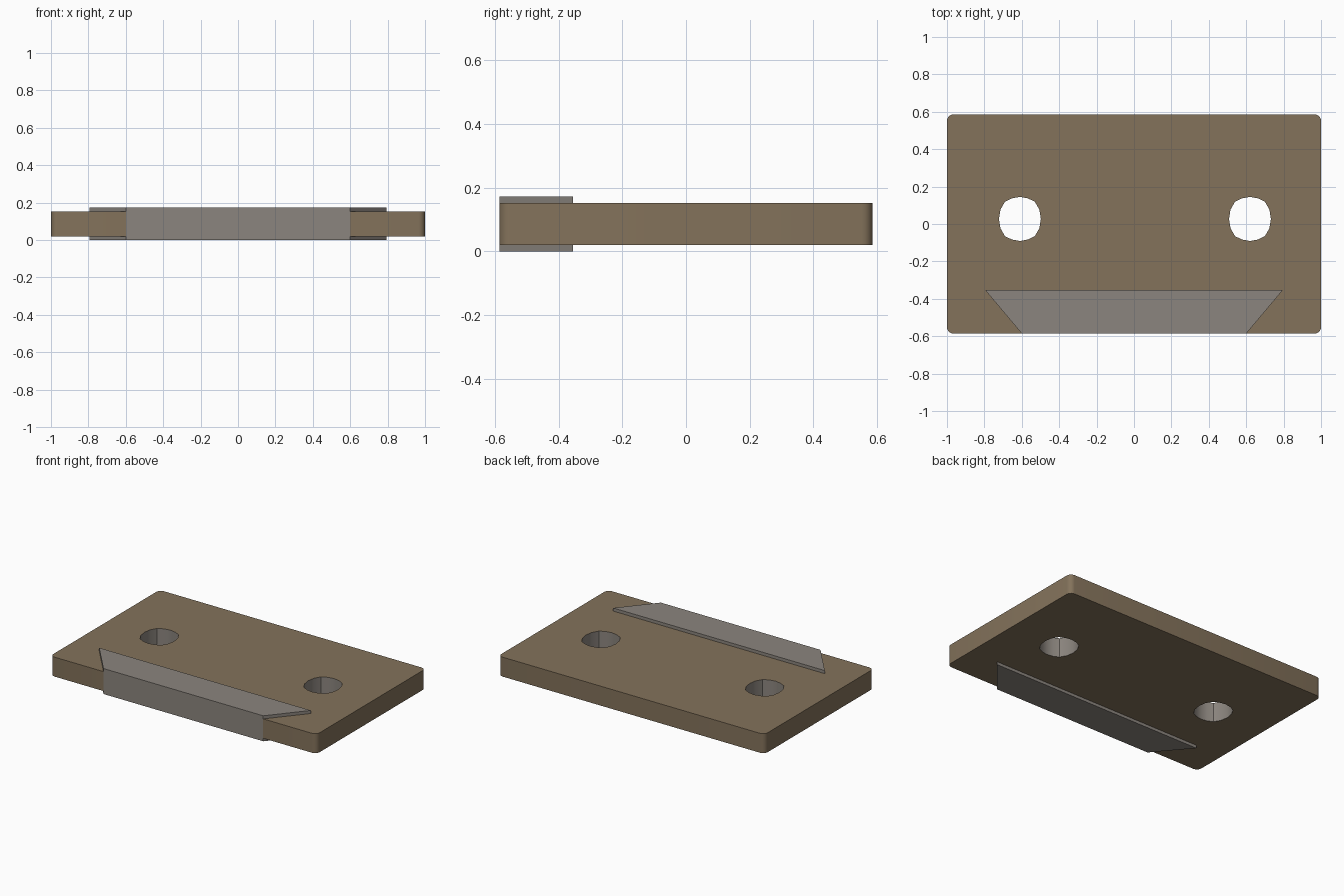
import bpy, bmesh, math

if "Cube" in bpy.data.objects:
    bpy.data.objects.remove(bpy.data.objects["Cube"])


def material(name, rgb):
    m = bpy.data.materials.new(name)
    m.diffuse_color = (*rgb, 1)
    m.use_nodes = True
    m.node_tree.nodes["Principled BSDF"].inputs["Base Color"].default_value = m.diffuse_color
    return m


brown = material("brown", (0.23, 0.17, 0.105))
grey = material("warm_grey", (0.26, 0.235, 0.21))


def prism(name, outline, z0, z1, mat):
    """Extrude a counter-clockwise xy outline from z0 to z1."""
    bm = bmesh.new()
    base = bm.faces.new([bm.verts.new((x, y, z0)) for x, y in outline])
    ext = bmesh.ops.extrude_face_region(bm, geom=[base], use_keep_orig=True)
    for v in ext["geom"]:
        if isinstance(v, bmesh.types.BMVert):
            v.co.z = z1
    bmesh.ops.recalc_face_normals(bm, faces=bm.faces)
    me = bpy.data.meshes.new(name)
    bm.to_mesh(me)
    bm.free()
    me.materials.append(mat)
    ob = bpy.data.objects.new(name, me)
    bpy.context.collection.objects.link(ob)
    return ob


def cut(target, cutter):
    mod = target.modifiers.new(cutter.name, 'BOOLEAN')
    mod.operation = 'DIFFERENCE'
    mod.solver = 'EXACT'
    mod.material_mode = 'TRANSFER'
    mod.object = cutter
    cutter.hide_render = True
    bpy.context.view_layer.objects.active = target
    bpy.ops.object.modifier_apply(modifier=mod.name)
    bpy.data.objects.remove(cutter)


# Plate with rounded corners
W, D, R, SEG = 1.0, 0.586, 0.035, 5
outline = []
for i, (sx, sy) in enumerate([(1, 1), (-1, 1), (-1, -1), (1, -1)]):
    for k in range(SEG + 1):
        a = (i + k / SEG) * math.pi / 2
        outline.append((sx * (W - R) + R * math.cos(a),
                        sy * (D - R) + R * math.sin(a)))
plate = prism("plate", outline, 0.02, 0.152, brown)

# Two holes with slightly squared corners
quarter = [(0.112, 0.0), (0.104, 0.05), (0.08, 0.092), (0.043, 0.11)]
right = quarter + [(0, 0.118)]
half = right + [(-x, y) for x, y in reversed(quarter)]
ring = half + [(-x, -y) for x, y in half[1:-1]]
for cx in (-0.61, 0.62):
    cut(plate, prism("hole_cutter", [(cx + x, 0.027 + y) for x, y in ring],
                     -0.1, 0.3, grey))


# Dovetail insert seated in a matching notch on the front edge
def dovetail(y0):
    half_width = lambda y: 0.6 + 0.195 * (y + D) / 0.232
    yb = -0.354
    return [(-half_width(y0), y0), (half_width(y0), y0),
            (half_width(yb), yb), (-half_width(yb), yb)]


cut(plate, prism("notch_cutter", dovetail(-0.65), -0.1, 0.3, brown))
prism("dovetail_insert", dovetail(-D), 0.0, 0.173, grey)

# Smooth the rounded corners only
bpy.ops.object.select_all(action='DESELECT')
plate.select_set(True)
bpy.context.view_layer.objects.active = plate
bpy.ops.object.shade_smooth_by_angle(angle=math.radians(30))
